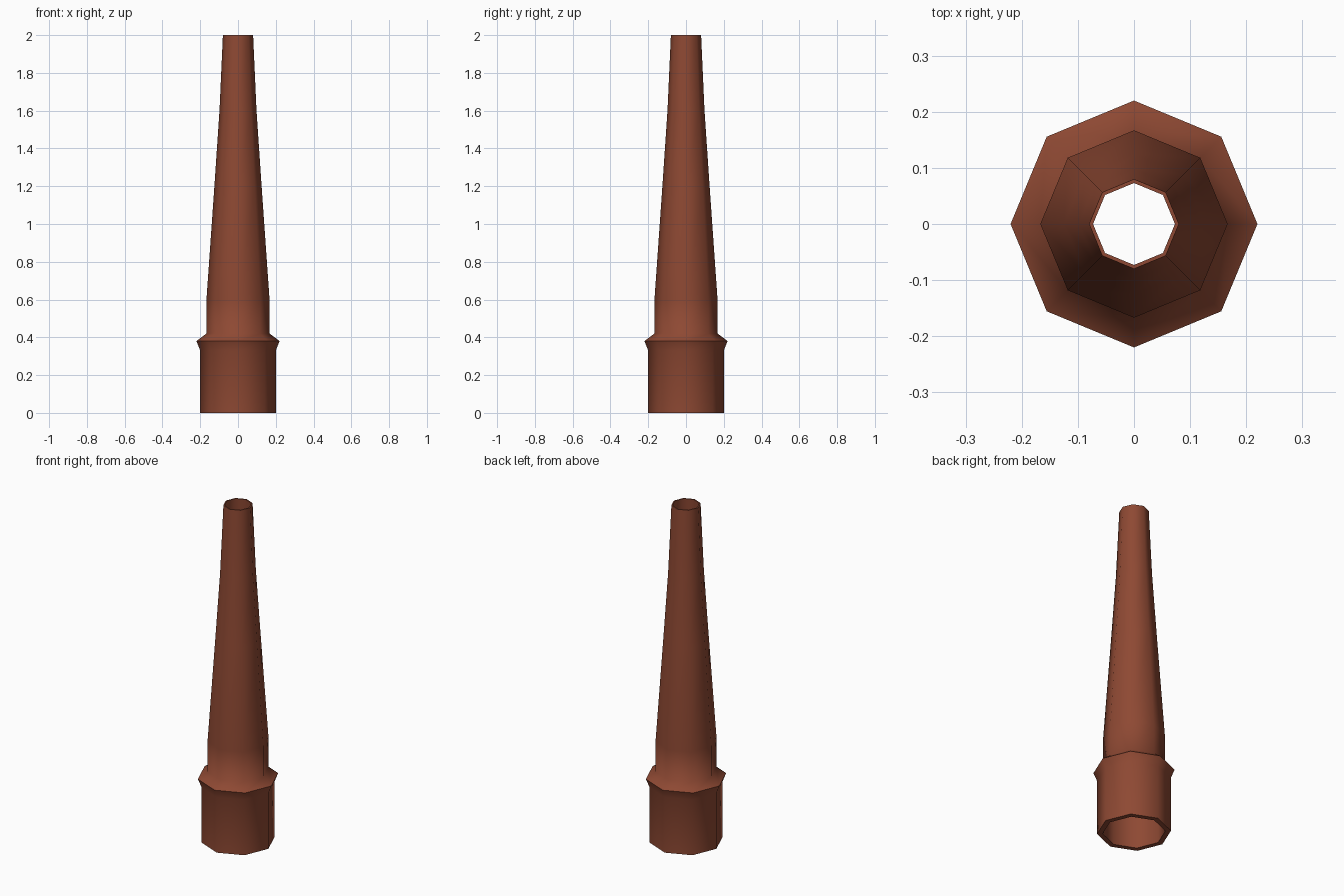
import bpy, bmesh, math

if "Cube" in bpy.data.objects:
    bpy.data.objects.remove(bpy.data.objects["Cube"])

clay = bpy.data.materials.new("terracotta_brown")
clay.diffuse_color = (0.27, 0.066, 0.033, 1)
clay.use_nodes = True
clay.node_tree.nodes["Principled BSDF"].inputs["Base Color"].default_value = clay.diffuse_color
SIDES = 8


def lathe(name, profile):
    """Revolve a closed (radius, height) profile into an octagonal ring."""
    bm = bmesh.new()
    rings = [[bm.verts.new((r * math.cos(math.tau * i / SIDES),
                            r * math.sin(math.tau * i / SIDES), z))
              for i in range(SIDES)] for r, z in profile]
    for k, a in enumerate(rings):
        b = rings[(k + 1) % len(rings)]
        for i in range(SIDES):
            j = (i + 1) % SIDES
            bm.faces.new((a[i], a[j], b[j], b[i]))
    bmesh.ops.recalc_face_normals(bm, faces=bm.faces)
    mesh = bpy.data.meshes.new(name)
    bm.to_mesh(mesh)
    bm.free()
    mesh.materials.append(clay)
    ob = bpy.data.objects.new(name, mesh)
    bpy.context.collection.objects.link(ob)
    bpy.context.view_layer.objects.active = ob
    ob.select_set(True)
    bpy.ops.object.shade_smooth_by_angle(angle=math.radians(60))
    ob.select_set(False)
    return ob


# Hollow tapered pipe with socket and flared collar: outside up, inside down
outer = [(0.2, 0), (0.2, 0.33), (0.22, 0.38), (0.167, 0.42), (0.167, 0.6),
         (0.125, 1.2), (0.098, 1.6), (0.08, 2.0)]
inner = [(0.073, 2.0), (0.091, 1.6), (0.118, 1.2), (0.16, 0.6),
         (0.16, 0.42), (0.17, 0.33), (0.17, 0)]
lathe("tapered_pipe", outer + inner)
